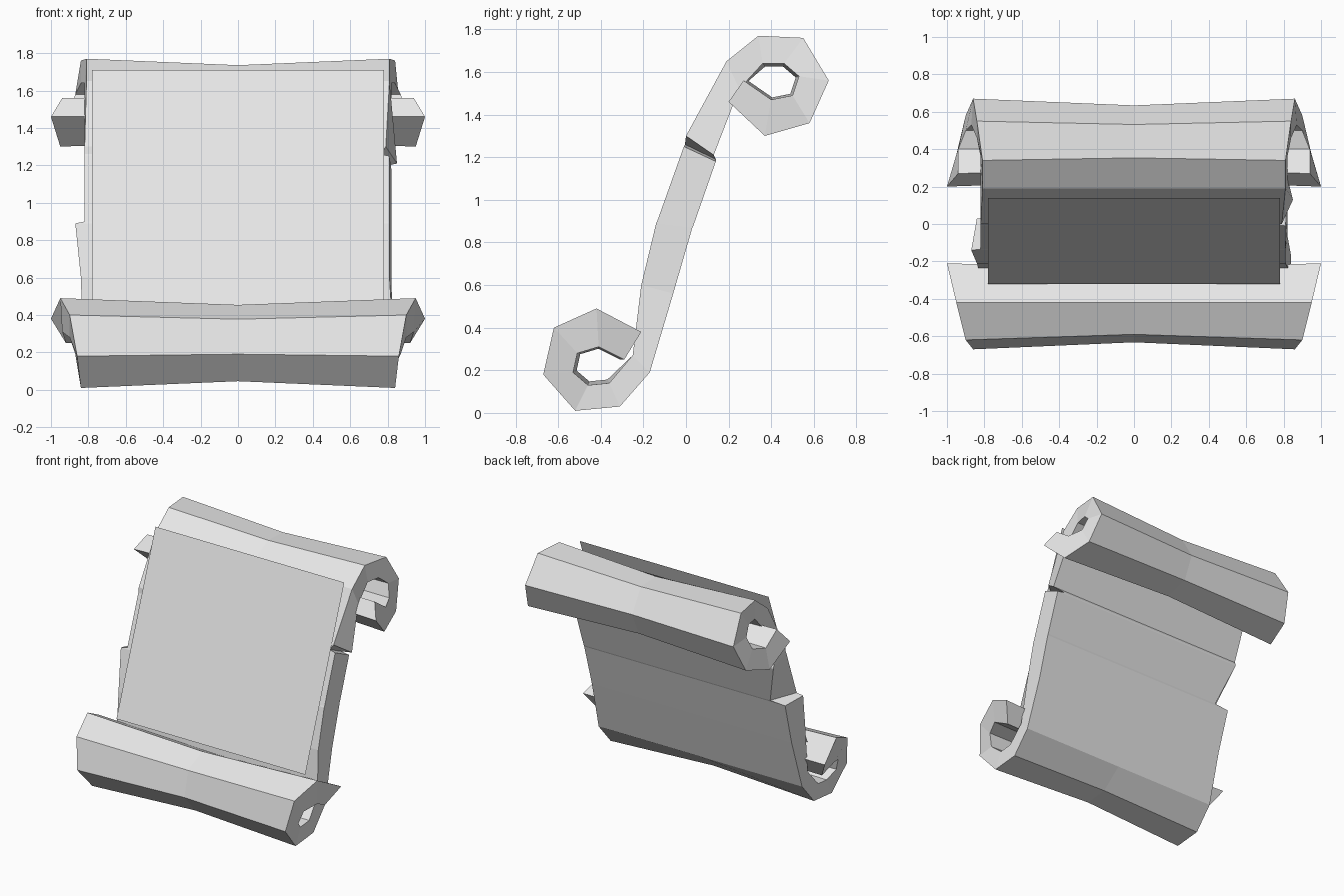
import bpy
from mathutils import Vector

cube = bpy.data.objects.get("Cube")
if cube:
    bpy.data.objects.remove(cube, do_unlink=True)


def make_material(name, value):
    mat = bpy.data.materials.new(name)
    mat.use_nodes = True
    colour = (value, value, value, 1)
    mat.diffuse_color = colour
    mat.node_tree.nodes["Principled BSDF"].inputs["Base Color"].default_value = colour
    return mat


def make_object(name, verts, faces, mat):
    mesh = bpy.data.meshes.new(name)
    mesh.from_pydata(verts, [], faces)
    mesh.materials.append(mat)
    mesh.update()
    obj = bpy.data.objects.new(name, mesh)
    bpy.context.collection.objects.link(obj)
    return obj


paper = make_material("pale grey paper", 0.8)

# Each roll station: back point, front point (y, z), back and front half width
lower_roll = [
    ((-.21, .38), (-.29, .25), 1.0, .92),
    ((-.42, .49), (-.41, .31), .95, .94),
    ((-.62, .40), (-.51, .28), .90, .90),
    ((-.67, .18), (-.53, .19), .86, .87),
    ((-.52, .01), (-.46, .13), .84, .84),
    ((-.31, .03), (-.36, .14), .84, .84),
    ((-.17, .19), (-.25, .27), .84, .83),
]
upper_roll = [
    ((.25, 1.52), (.19, 1.65), .82, .81),
    ((.36, 1.64), (.34, 1.77), .82, .81),
    ((.46, 1.64), (.55, 1.76), .84, .84),
    ((.53, 1.58), (.67, 1.56), .87, .86),
    ((.50, 1.49), (.58, 1.36), .90, .90),
    ((.40, 1.47), (.37, 1.30), .94, .95),
    ((.27, 1.56), (.20, 1.46), .94, 1.0),
]
# Sheet stations: points, then back and front widths on each side, with two torn notches
sheet = [
    ((-.06, .56), (-.21, .60), (.83, .84), (.82, .81)),
    ((.03, .87), (-.14, .89), (.84, .87), (.82, .81)),
    ((.035, .88), (-.135, .90), (.72, .82), (.82, .81)),
    ((.14, 1.18), (-.01, 1.25), (.82, .82), (.82, .81)),
    ((.14, 1.19), (-.005, 1.26), (.82, .82), (.76, .76)),
    ((.13, 1.21), (0, 1.30), (.82, .82), (.85, .79)),
]


def pulled(point, centre, amount):
    return Vector(point).lerp(Vector(centre), amount)


# Gather the cross-sections: back left, middle, right, front right, middle, left
sections = []


def add_section(back, front, left, right, centre=(0, 0), pull=0):
    mid_back, mid_front = pulled(back, centre, pull), pulled(front, centre, pull)
    sections.append([
        (-left[0], *back), (0, *mid_back), (right[0], *back),
        (right[1], *front), (0, *mid_front), (-left[1], *front)])


def add_roll(stations, centre, flat_index):
    for i, (back, front, wide_back, wide_front) in enumerate(stations):
        widths = (wide_back, wide_front)
        pull = 0 if i == flat_index else 0.15
        add_section(back, front, widths, widths, centre, pull)


add_roll(lower_roll, (-.42, .25), len(lower_roll) - 1)
for station in sheet:
    add_section(*station)
add_roll(upper_roll, (.43, 1.54), 0)

# Loft the sections into one closed curled sheet
ring = len(sections[0])
verts = [v for section in sections for v in section]
faces = []
for s in range(len(sections) - 1):
    for k in range(ring):
        a, b = s * ring + k, s * ring + (k + 1) % ring
        faces.append((a, a + ring, b + ring, b))
last = len(verts) - ring
for start, flip in ((0, False), (last, True)):
    for quad in ((0, 1, 4, 5), (1, 2, 3, 4)):
        face = [start + q for q in quad]
        faces.append(face[::-1] if flip else face)
scroll = make_object("curled_sheet", verts, faces, paper)

# Flat writing panel floating just ahead of the sheet
make_object("writing_panel",
            [(-.78, -.32, .45), (.78, -.32, .45), (.78, .14, 1.71), (-.78, .14, 1.71)],
            [(0, 1, 2, 3)], paper)
